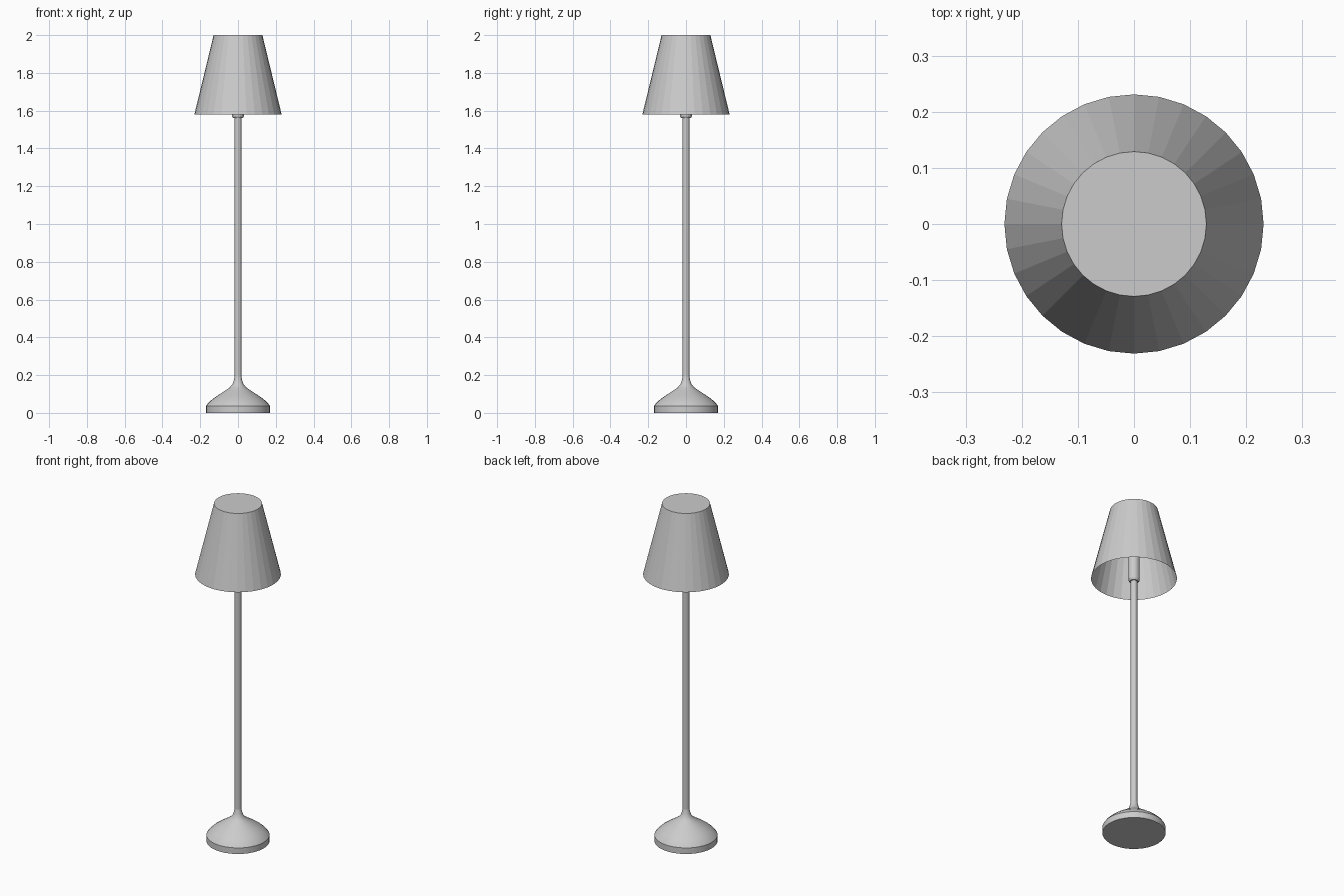
import bpy
import bmesh
from math import cos, sin, tau, radians

if "Cube" in bpy.data.objects:
    bpy.data.objects.remove(bpy.data.objects["Cube"], do_unlink=True)

grey = bpy.data.materials.new("light_grey")
grey.use_nodes = True
colour = (0.6, 0.6, 0.6, 1)
grey.diffuse_color = colour
grey.node_tree.nodes["Principled BSDF"].inputs["Base Color"].default_value = colour


def lathe(name, profile, sides=32, cap_bottom=True, cap_top=True, smooth=None):
    """Turn a bottom-to-top (radius, height) profile around the z axis."""
    bm = bmesh.new()
    rings = [[bm.verts.new((r * cos(tau * i / sides), r * sin(tau * i / sides), z))
              for i in range(sides)] for r, z in profile]
    for low, high in zip(rings, rings[1:]):
        for i in range(sides):
            j = (i + 1) % sides
            bm.faces.new((low[i], low[j], high[j], high[i]))
    if cap_bottom:
        bm.faces.new(rings[0][::-1])
    if cap_top:
        bm.faces.new(rings[-1])
    mesh = bpy.data.meshes.new(name)
    bm.to_mesh(mesh)
    bm.free()
    mesh.materials.append(grey)
    obj = bpy.data.objects.new(name, mesh)
    bpy.context.collection.objects.link(obj)
    if smooth:
        bpy.ops.object.select_all(action="DESELECT")
        obj.select_set(True)
        bpy.context.view_layer.objects.active = obj
        bpy.ops.object.shade_smooth_by_angle(angle=radians(smooth))
    return obj


# Weighted foot with a flared neck
lathe("base", [(0.17, 0), (0.17, 0.036), (0.158, 0.052), (0.135, 0.073),
               (0.105, 0.094), (0.07, 0.117), (0.045, 0.134), (0.03, 0.15),
               (0.023, 0.17), (0.018, 0.192)], smooth=35)

# Slim upright
lathe("pole", [(0.018, 0.18), (0.018, 1.57)], sides=16)

# Bulb holder running up to the top of the shade
lathe("socket", [(0.025, 1.56), (0.031, 1.57), (0.031, 1.999)], sides=16)

# Tapered shade, closed on top and open below
lathe("shade", [(0.231, 1.58), (0.129, 2.0)], cap_bottom=False)
